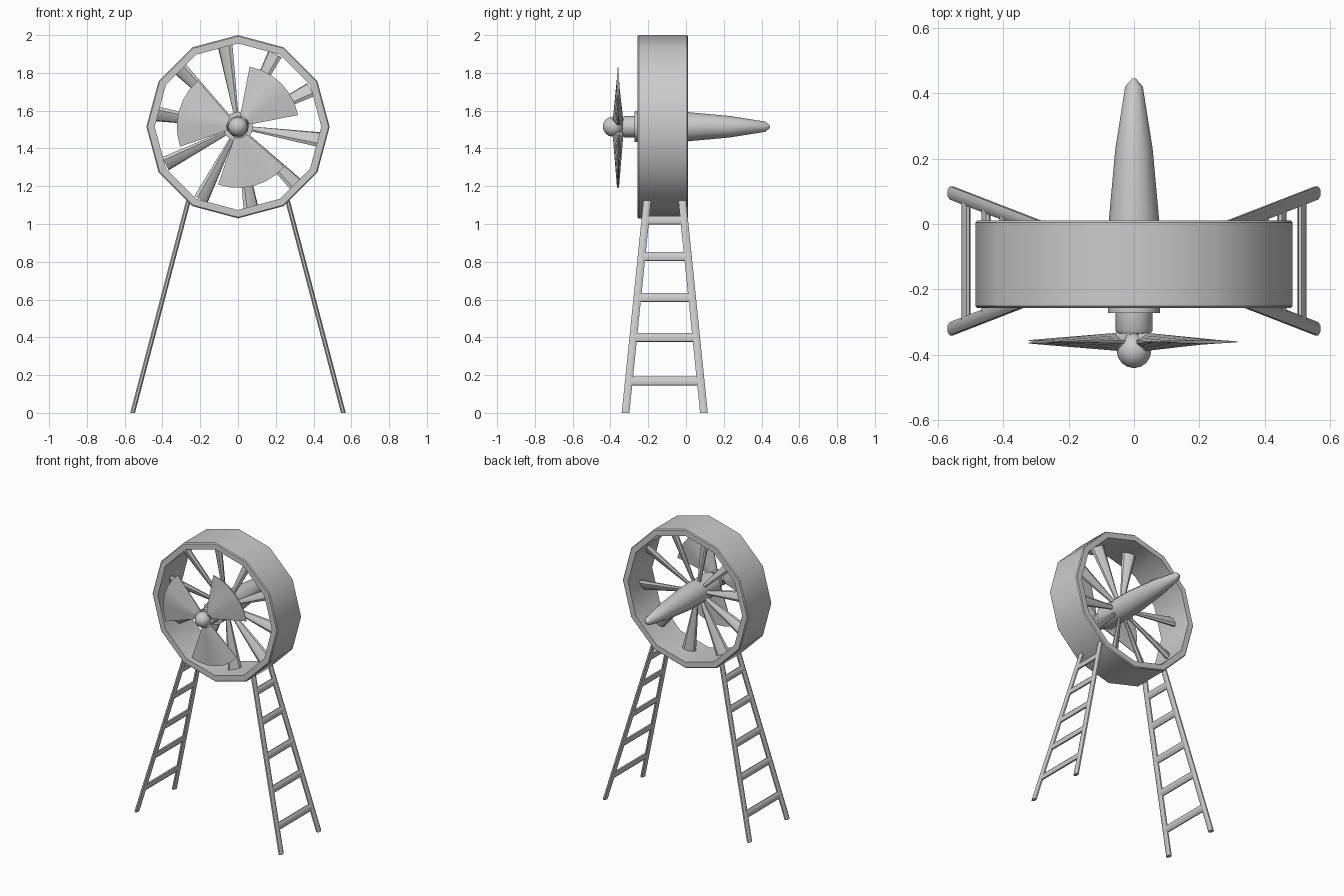
import bpy, bmesh, math
from math import sin, cos, pi, radians
from mathutils import Vector

if "Cube" in bpy.data.objects:
    bpy.data.objects.remove(bpy.data.objects["Cube"])

CZ = 1.515  # height of the fan axis


def finish(name, bm, angle=35):
    bmesh.ops.recalc_face_normals(bm, faces=bm.faces)
    me = bpy.data.meshes.new(name)
    bm.to_mesh(me)
    bm.free()
    ob = bpy.data.objects.new(name, me)
    bpy.context.collection.objects.link(ob)
    bpy.ops.object.select_all(action='DESELECT')
    ob.select_set(True)
    bpy.context.view_layer.objects.active = ob
    bpy.ops.object.shade_smooth_by_angle(angle=radians(angle))
    return ob


def skin(bm, rings, closed=False):
    """Bridge a list of equal-length point rings; cap the ends unless closed."""
    vs = [[bm.verts.new(p) for p in r] for r in rings]
    n = len(vs[0])
    pairs = list(zip(vs, vs[1:] + vs[:1])) if closed else list(zip(vs, vs[1:]))
    for a, b in pairs:
        for i in range(n):
            j = (i + 1) % n
            bm.faces.new((a[i], a[j], b[j], b[i]))
    if not closed:
        bm.faces.new(vs[0])
        bm.faces.new(vs[-1])


def lathe(name, profile, sides, closed=False, angle=35):
    """Revolve (y, radius) points round the fan axis."""
    bm = bmesh.new()
    skin(bm, [[(r * sin(2 * pi * i / sides), y, CZ + r * cos(2 * pi * i / sides))
               for i in range(sides)] for y, r in profile], closed)
    return finish(name, bm, angle)


def bar(bm, a, b, u, v, sides=8):
    """Elliptical bar from a to b with half-axis vectors u and v."""
    ring = [u * cos(2 * pi * (i + .5) / sides) + v * sin(2 * pi * (i + .5) / sides)
            for i in range(sides)]
    skin(bm, [[Vector(p) + q for q in ring] for p in (a, b)])


# Twelve-sided shroud ring with slightly chamfered edges
lathe("shroud_ring", [(-.25, .485), (.004, .485), (.01, .479), (.01, .441),
                      (-.256, .441), (-.256, .479)], 12, True)

# Tapered tail body, collar, neck and rounded nose
lathe("tail_body", [(-.25, .08), (.0, .078), (.23, .057), (.42, .027), (.445, .005)], 12)
lathe("collar", [(-.272, .08), (-.24, .08)], 12)
lathe("neck", [(-.335, .05), (-.325, .057), (-.26, .057)], 12)
lathe("nose", [(-.387 - .053 * cos(t), max(.003, .053 * sin(t)))
               for t in [pi * k / 8 for k in range(9)]], 12)

# Ten fixed vanes widening from body to shroud, set at a pitch
bm = bmesh.new()
pitch = radians(30)
for k in range(10):
    t = radians(-9 + 36 * k)
    out = Vector((cos(t), 0, sin(t)))
    side = Vector((-sin(t), 0, cos(t)))
    ax = Vector((0, 1, 0))
    chord = side * cos(pitch) + ax * sin(pitch)
    thick = ax * cos(pitch) - side * sin(pitch)
    c = Vector((0, -.13, CZ))
    skin(bm, [[c + out * r + chord * w * cos(pi * i / 4) + thick * h * sin(pi * i / 4)
               for i in range(8)] for r, w, h in ((.05, .012, .01), (.432, .045, .02))])
finish("fixed_vanes", bm)

# Three fan blades: wide sectors that thin toward the rim
bm = bmesh.new()
N = 6
for k in range(3):
    mid = radians(45 + 120 * k)
    rings = []
    for r, h in ((.025, .034), (.06, .027), (.324, .006)):
        front, back = [], []
        for i in range(N + 1):
            s = -1 + 2 * i / N
            t = mid + s * radians(34)
            y = h * (1 - .85 * abs(s))
            front.append(Vector((r * cos(t), -.36 - y, CZ + r * sin(t))))
            back.append(Vector((r * cos(t), -.36 + y, CZ + r * sin(t))))
        rings.append(front + back[::-1])
    skin(bm, rings)
finish("fan_blades", bm)

# Ladder-like legs on both sides
FOOT_X, TOP_X, TOP_Z = .558, .262, 1.125
for label, sx in (("left", -1), ("right", 1)):
    for end, y0, y1 in (("front", -.32, -.205), ("back", .095, -.02)):
        bm = bmesh.new()
        bar(bm, (sx * FOOT_X, y0, 0), (sx * TOP_X, y1, TOP_Z),
            Vector((.0135, 0, 0)), Vector((0, .022, 0)))
        finish(f"{label}_{end}_leg", bm)
    bm = bmesh.new()
    slope = Vector((TOP_X - FOOT_X, 0, TOP_Z)).normalized()
    slope.x *= sx
    across = Vector((slope.z, 0, -slope.x))
    for z in (.168, .40, .61, .828, 1.02):
        f = z / TOP_Z
        x = sx * (FOOT_X + (TOP_X - FOOT_X) * f)
        bar(bm, (x, -.32 + .115 * f, z), (x, .095 - .115 * f, z),
            across * .0125, slope * .025)
    finish(f"{label}_rungs", bm)
